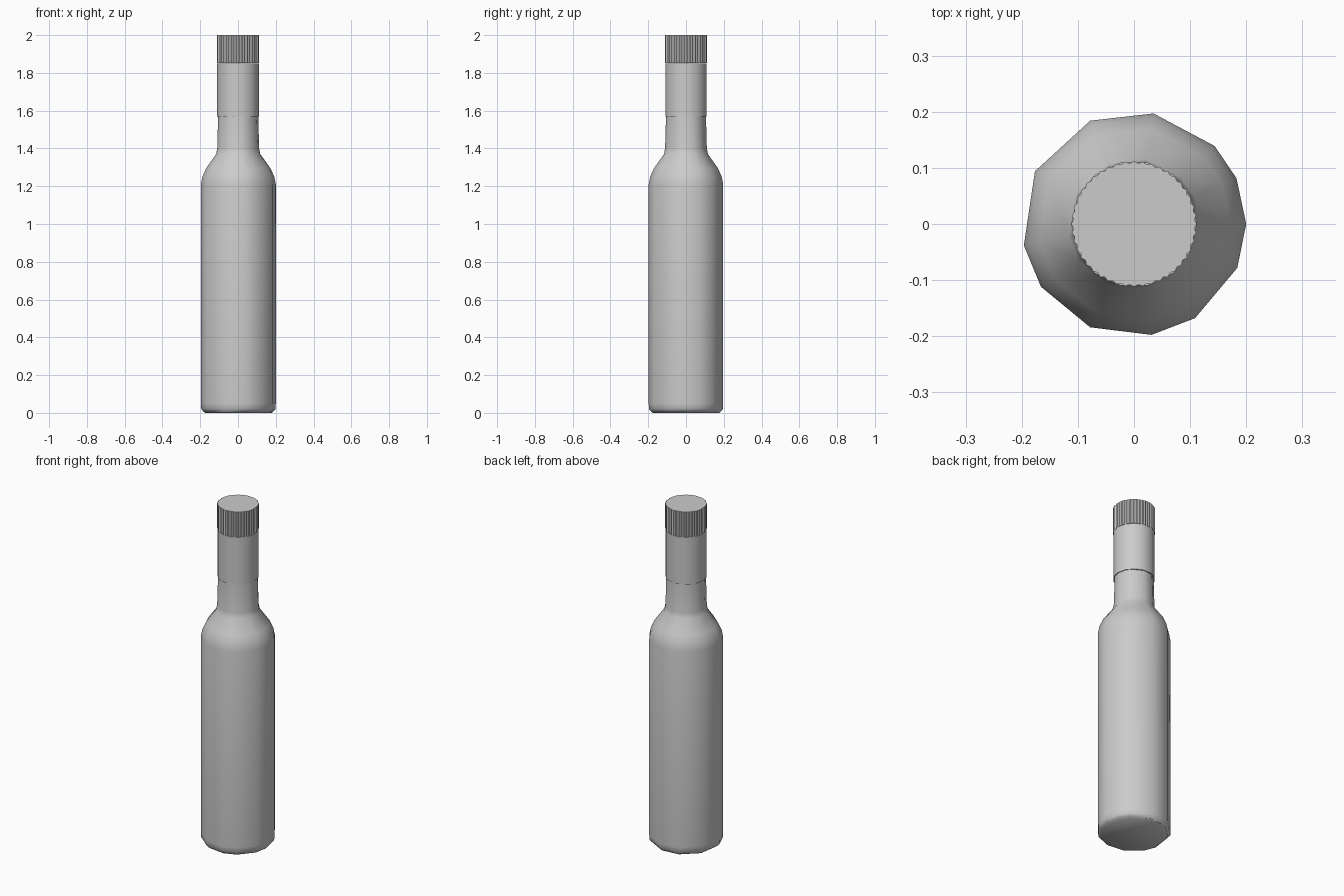
import bpy, bmesh, math

if "Cube" in bpy.data.objects:
    bpy.data.objects.remove(bpy.data.objects["Cube"])

# Uneven facet directions of the low-poly bottle, in degrees
FACETS = [0, 24, 44, 80, 113, 152, 191, 214, 247, 279, 303, 337]


def lathe(name, profile, angles, smooth_angle, tooth=0.0):
    """Closed turned solid from (radius, z) rings; tooth insets every other vertex."""
    bm = bmesh.new()
    rings = []
    for r, z in profile:
        ring = []
        for i, a in enumerate(angles):
            rr = r - tooth * (i % 2)
            t = math.radians(a)
            ring.append(bm.verts.new((rr * math.cos(t), rr * math.sin(t), z)))
        rings.append(ring)
    n = len(angles)
    for lo, hi in zip(rings, rings[1:]):
        for i in range(n):
            j = (i + 1) % n
            bm.faces.new((lo[i], lo[j], hi[j], hi[i]))
    bm.faces.new(rings[0][::-1])
    bm.faces.new(rings[-1])
    mesh = bpy.data.meshes.new(name)
    bm.to_mesh(mesh)
    bm.free()
    obj = bpy.data.objects.new(name, mesh)
    bpy.context.collection.objects.link(obj)
    bpy.ops.object.select_all(action='DESELECT')
    obj.select_set(True)
    bpy.context.view_layer.objects.active = obj
    bpy.ops.object.shade_smooth_by_angle(angle=math.radians(smooth_angle))
    return obj


def even(n):
    return [360 * i / n for i in range(n)]


# Glass body: base chamfer, straight wall, shoulder and neck
lathe("bottle_body",
      [(0.185, 0.005), (0.198, 0.02), (0.2, 0.05), (0.2, 1.21), (0.192, 1.25),
       (0.172, 1.295), (0.118, 1.37), (0.112, 1.40), (0.107, 1.58)],
      FACETS, 50)

# Short foot under the base
lathe("bottle_base", [(0.178, 0.0), (0.185, 0.006)], FACETS, 50)

# Sleeve around the upper neck
lathe("neck_sleeve", [(0.112, 1.57), (0.112, 1.85)], even(14), 40)

# Ribbed screw cap
lathe("screw_cap", [(0.112, 1.852), (0.112, 2.0)], even(88), 30, tooth=0.004)
